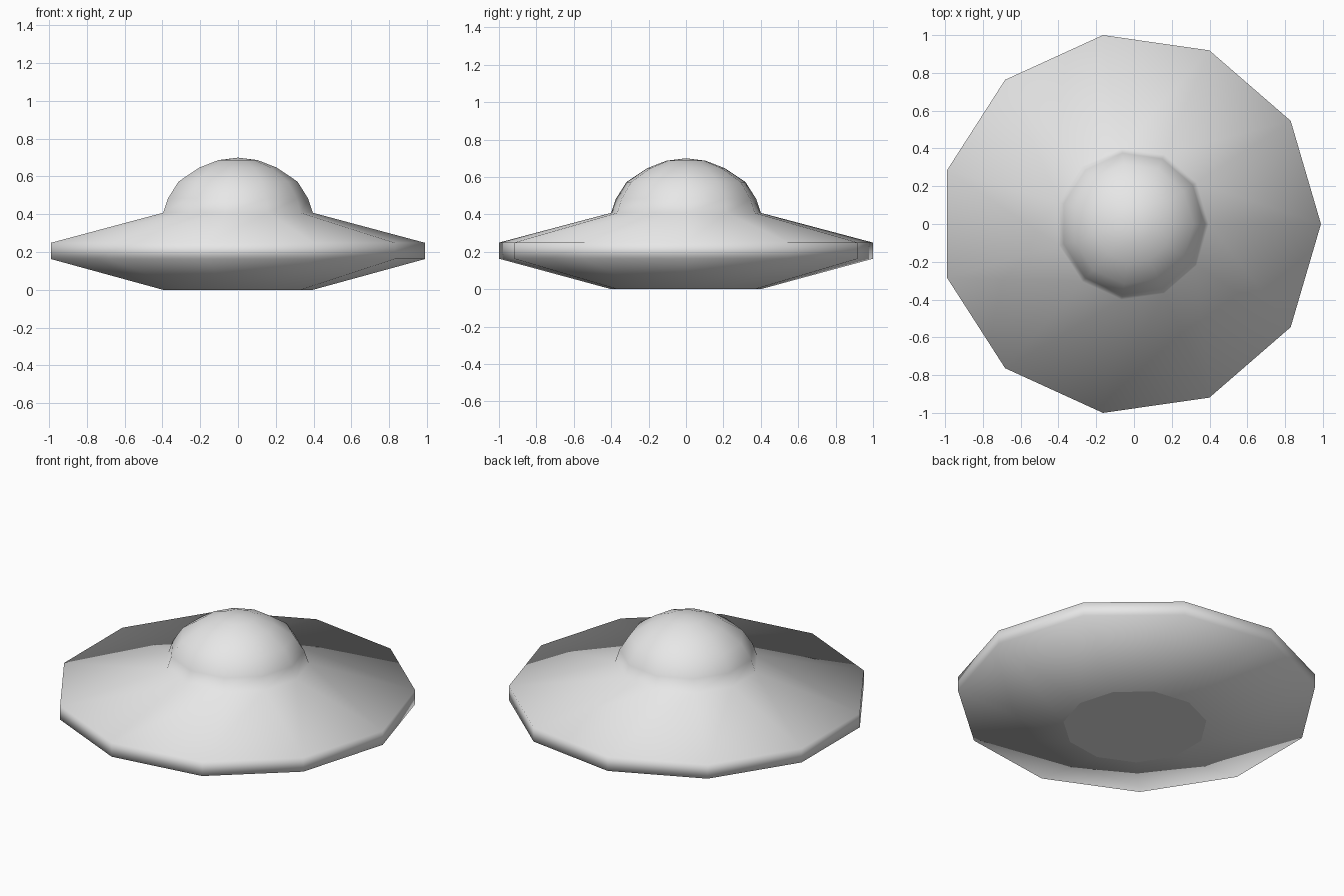
import bpy
import bmesh
from math import cos, sin, pi

SIDES = 11
RADIUS = 1.0103      # puts the widest corners at y = +-1
SHIFT = -0.0205      # centres the odd-sided outline on x = 0

cube = bpy.data.objects.get("Cube")
if cube:
    bpy.data.objects.remove(cube, do_unlink=True)

grey = bpy.data.materials.new("light_grey")
grey.use_nodes = True
colour = (0.8, 0.8, 0.8, 1)
grey.diffuse_color = colour
grey.node_tree.nodes["Principled BSDF"].inputs["Base Color"].default_value = colour

# Profile as (outline scale, height): underside, rim, upper slope, dome
profile = [
    (0.40, 0.0), (1.0, 0.163), (1.0, 0.249), (0.40, 0.408),
    (0.375, 0.483), (0.318, 0.573), (0.207, 0.647), (0.104, 0.687),
]
APEX = 0.70


def add_ring(bm, scale, z):
    angles = [2 * pi * i / SIDES for i in range(SIDES)]
    return [bm.verts.new((scale * (RADIUS * cos(a) + SHIFT),
                          scale * RADIUS * sin(a), z)) for a in angles]


def bridge(bm, low, high):
    for i in range(SIDES):
        j = (i + 1) % SIDES
        bm.faces.new((low[i], low[j], high[j], high[i]))


# Saucer body: one continuous smooth skin from underside to dome
bm = bmesh.new()
rings = [add_ring(bm, s, z) for s, z in profile]
for low, high in zip(rings, rings[1:]):
    bridge(bm, low, high)

# Dome tip
tip = bm.verts.new((0, 0, APEX))
for i in range(SIDES):
    bm.faces.new((rings[-1][i], rings[-1][(i + 1) % SIDES], tip))

for face in bm.faces:
    face.smooth = True

# Flat bottom plate with a crisp border
bottom = bm.faces.new(rings[0][::-1])
for edge in bottom.edges:
    edge.smooth = False

mesh = bpy.data.meshes.new("saucer_body")
bm.to_mesh(mesh)
bm.free()
mesh.materials.append(grey)
body = bpy.data.objects.new("saucer_body", mesh)
bpy.context.collection.objects.link(body)
